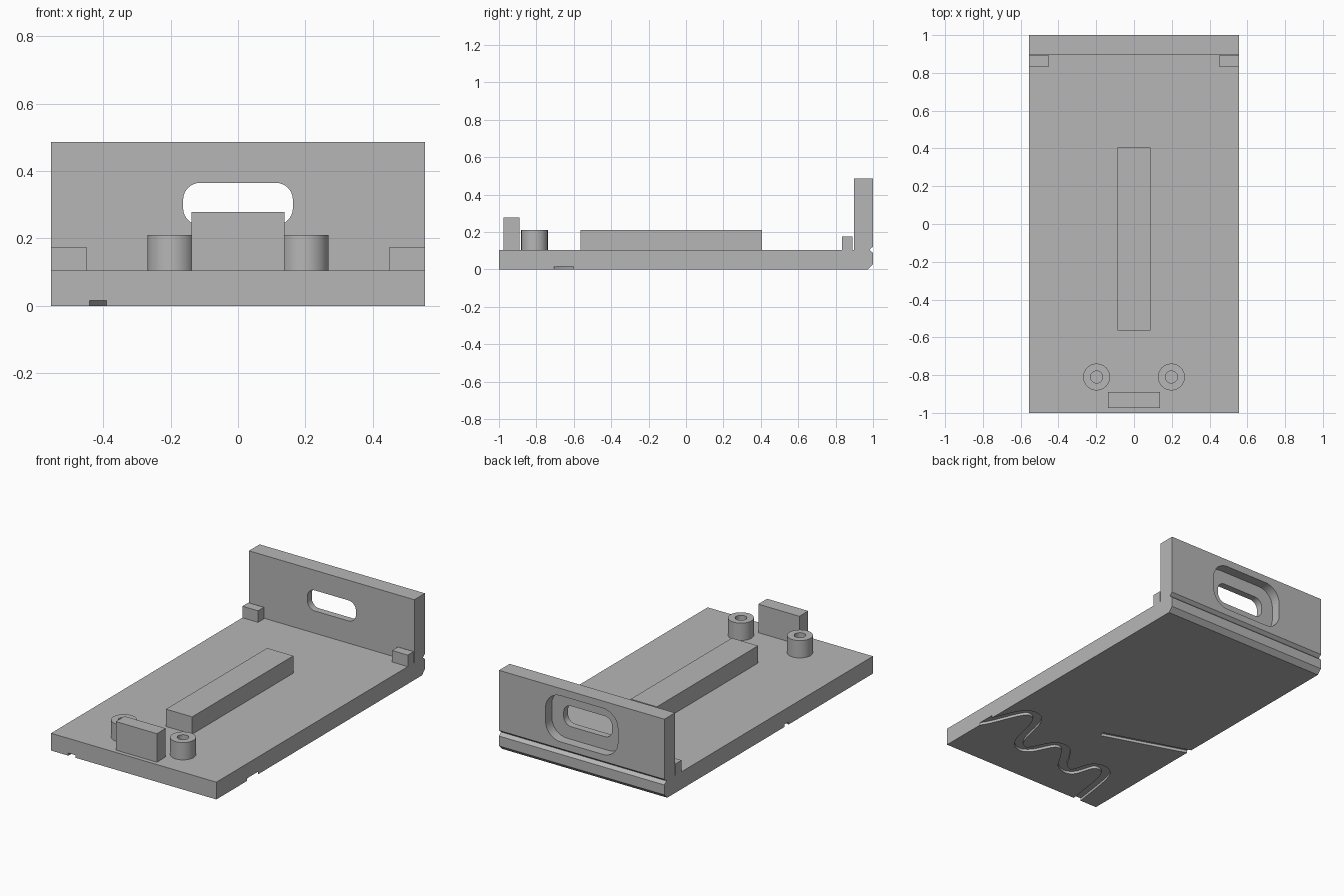
import bpy, bmesh, math
from mathutils import Vector

cube = bpy.data.objects.get("Cube")
if cube:
    bpy.data.objects.remove(cube, do_unlink=True)

grey = bpy.data.materials.new("plain grey")
grey.use_nodes = True
grey.diffuse_color = (0.47, 0.47, 0.47, 1)
grey.node_tree.nodes["Principled BSDF"].inputs["Base Color"].default_value = grey.diffuse_color

HALF_W, FLOOR, TOP = 0.555, 0.105, 0.487


def finish(name, bm):
    """Turn a bmesh into a named object."""
    bmesh.ops.recalc_face_normals(bm, faces=bm.faces)
    mesh = bpy.data.meshes.new(name)
    bm.to_mesh(mesh)
    bm.free()
    mesh.materials.append(grey)
    ob = bpy.data.objects.new(name, mesh)
    bpy.context.collection.objects.link(ob)
    return ob


def prism(name, outline, along):
    """Extrude a closed 3D outline along a vector."""
    bm = bmesh.new()
    face = bm.faces.new([bm.verts.new(p) for p in outline])
    ext = bmesh.ops.extrude_face_region(bm, geom=[face])
    verts = [g for g in ext["geom"] if isinstance(g, bmesh.types.BMVert)]
    bmesh.ops.translate(bm, verts=verts, vec=along)
    return finish(name, bm)


def box(name, x0, x1, y0, y1, z1, z0=FLOOR):
    return prism(name, [(x0, y0, z0), (x1, y0, z0), (x1, y1, z0), (x0, y1, z0)], (0, 0, z1 - z0))


def smooth(ob):
    bpy.context.view_layer.objects.active = ob
    for o in bpy.context.selected_objects:
        o.select_set(False)
    ob.select_set(True)
    bpy.ops.object.shade_smooth_by_angle(angle=math.radians(30))


def cut(target, cutter):
    """Subtract a cutter and discard it."""
    cutter.hide_render = True
    mod = target.modifiers.new("cut", "BOOLEAN")
    mod.operation, mod.solver, mod.object = "DIFFERENCE", "EXACT", cutter
    bpy.context.view_layer.objects.active = target
    bpy.ops.object.modifier_apply(modifier=mod.name)
    bpy.data.objects.remove(cutter, do_unlink=True)


def rounded_slot(name, half, z0, z1, r, y0, y1):
    pts = []
    corners = ((half - r, z1 - r), (r - half, z1 - r), (r - half, z0 + r), (half - r, z0 + r))
    for i, (cx, cz) in enumerate(corners):
        for k in range(9):
            a = math.pi / 2 * (i + k / 8)
            pts.append((cx + r * math.cos(a), y0, cz + r * math.sin(a)))
    return prism(name, pts, (0, y1 - y0, 0))


def smooth_path(points, steps=5):
    """Rounded path through the points."""
    p = [Vector(q) for q in points]
    p = [2 * p[0] - p[1]] + p + [2 * p[-1] - p[-2]]
    out = []
    for a, b, c, d in zip(p, p[1:], p[2:], p[3:]):
        for k in range(steps):
            t = k / steps
            out.append(0.5 * (2 * b + (c - a) * t + (2 * a - 5 * b + 4 * c - d) * t ** 2
                              + (3 * b - a - 3 * c + d) * t ** 3))
    return out + [p[-2]]


def groove(name, path, width, depth=0.016):
    """Ribbon cutter under the base."""
    left, right = [], []
    for i, p in enumerate(path):
        t = (path[min(i + 1, len(path) - 1)] - path[max(i - 1, 0)]).normalized()
        n = Vector((-t.y, t.x)) * width / 2
        left.append((p.x + n.x, p.y + n.y, -0.05))
        right.append((p.x - n.x, p.y - n.y, -0.05))
    return prism(name, left + right[::-1], (0, 0, 0.05 + depth))


# Base and back wall as one profile, with hinge notch and chamfered heel
profile = [(-1, 0), (0.972, 0), (1, 0.028), (1, 0.088), (0.98, FLOOR), (1, 0.122),
           (1, TOP), (0.898, TOP), (0.898, FLOOR), (-1, FLOOR)]
body = prism("base_and_back_wall", [(-HALF_W, y, z) for y, z in profile], (2 * HALF_W, 0, 0))

# Opening in the wall with a wider recess behind
cut(body, rounded_slot("recess_cutter", 0.243, 0.163, 0.443, 0.1, 0.94, 1.1))
cut(body, rounded_slot("slot_cutter", 0.163, 0.24, 0.365, 0.05, 0.8, 1.2))

# Wavy channel and short channel under the base
wave = [(0.62, -0.74), (0.555, -0.66), (0.46, -0.45), (0.385, -0.42), (0.325, -0.485),
        (0.27, -0.69), (0.21, -0.755), (0.155, -0.735), (0.085, -0.61), (0.01, -0.6),
        (-0.055, -0.68), (-0.11, -0.765), (-0.19, -0.78), (-0.24, -0.655), (-0.315, -0.64),
        (-0.37, -0.715), (-0.41, -0.96), (-0.42, -1.05)]
cut(body, groove("wave_cutter", smooth_path(wave), 0.05))
cut(body, groove("channel_cutter", [Vector((-0.045, -0.34)), Vector((-0.62, -0.15))], 0.035))
smooth(body)

# Centre rib and front tab
box("centre_rib", -0.088, 0.088, -0.565, 0.405, 0.21)
box("front_tab", -0.138, 0.138, -0.975, -0.89, 0.278)

# Corner stops and hollow bosses, mirrored
for side, s in (("left", 1), ("right", -1)):
    box(side + "_corner_stop", s * 0.45, s * HALF_W, 0.835, 0.891, 0.175)
    bm = bmesh.new()
    ring = [(0.032, FLOOR), (0.032, 0.21), (0.071, 0.21), (0.071, FLOOR)]
    verts = [bm.verts.new((r, 0, z)) for r, z in ring]
    edges = [bm.edges.new((verts[i], verts[(i + 1) % 4])) for i in range(4)]
    bmesh.ops.spin(bm, geom=verts + edges, cent=(0, 0, 0), axis=(0, 0, 1),
                   angle=2 * math.pi, steps=48)
    bmesh.ops.remove_doubles(bm, verts=bm.verts, dist=0.0001)
    bmesh.ops.translate(bm, verts=bm.verts, vec=(s * 0.198, -0.81, 0))
    smooth(finish(side + "_boss", bm))
